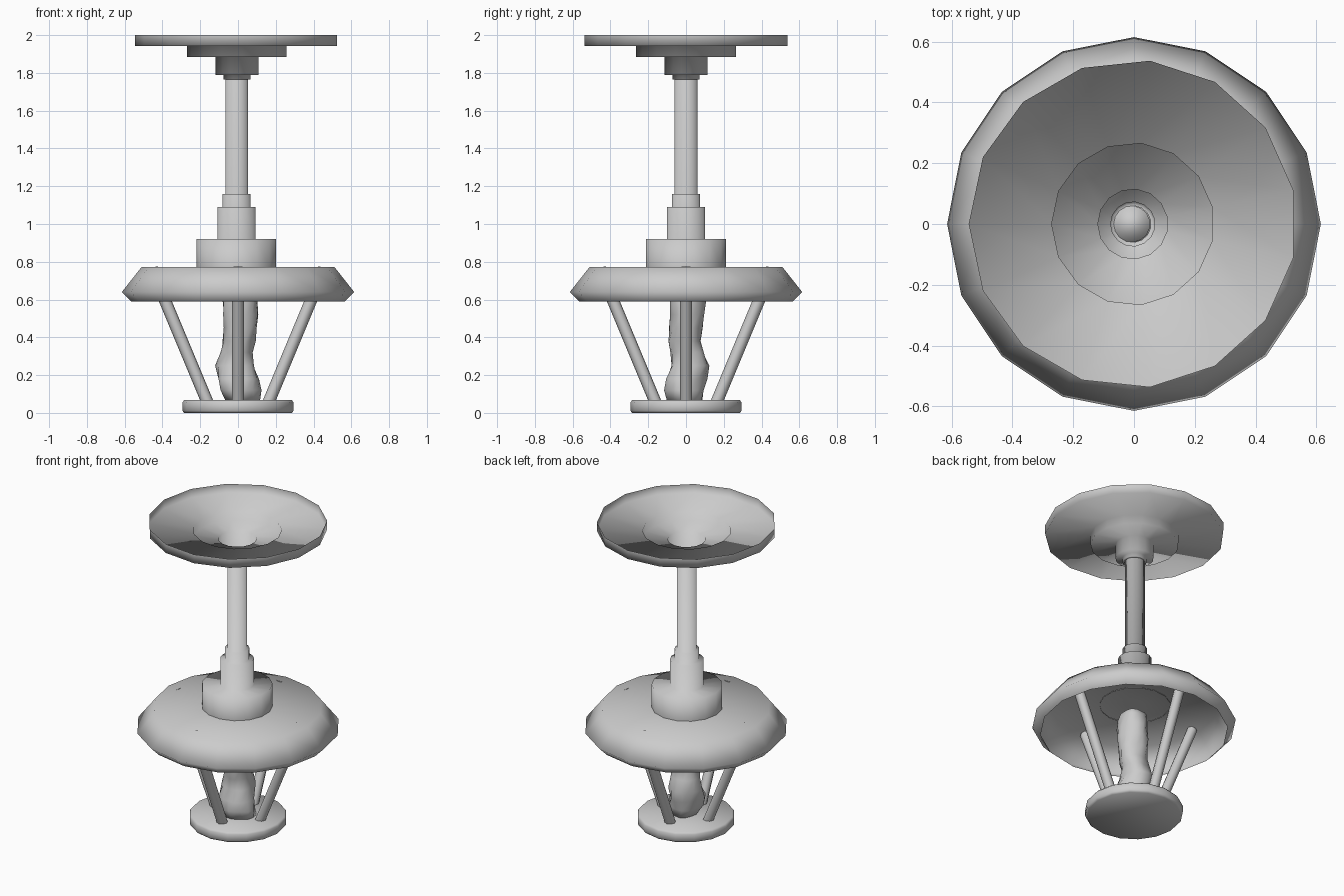
import bpy, bmesh, math
from mathutils import Vector

if "Cube" in bpy.data.objects:
    bpy.data.objects.remove(bpy.data.objects["Cube"])


def finish(name, bm):
    bmesh.ops.recalc_face_normals(bm, faces=bm.faces)
    for f in bm.faces:
        f.smooth = True
    me = bpy.data.meshes.new(name)
    bm.to_mesh(me)
    bm.free()
    ob = bpy.data.objects.new(name, me)
    bpy.context.collection.objects.link(ob)
    return ob


def bridge(bm, rings):
    n = len(rings[0])
    for a, b in zip(rings, rings[1:]):
        for i in range(n):
            j = (i + 1) % n
            bm.faces.new((a[i], a[j], b[j], b[i]))


def lathe(name, profile, sides, start=0.0, cx=0.0, cap_first=False, cap_last=False):
    bm = bmesh.new()
    rings = []
    for r, z in profile:
        rings.append([bm.verts.new((cx + r * math.cos(start + math.tau * i / sides),
                                    r * math.sin(start + math.tau * i / sides), z))
                      for i in range(sides)])
    bridge(bm, rings)
    if cap_first:
        bm.faces.new(rings[0])
    if cap_last:
        bm.faces.new(rings[-1])
    return finish(name, bm)


# open stepped ceiling dish
lathe("ceiling_dish", [(.54, 2.0), (.54, 1.942), (.267, 1.942), (.267, 1.885),
                       (.115, 1.885), (.115, 1.79), (.073, 1.79), (.073, 1.765), (.06, 1.765)],
      15, math.pi, -.004)

# hanging stem with stepped collars
lathe("stem", [(.06, 1.768), (.06, 1.16), (.074, 1.16), (.074, 1.09), (.102, 1.09),
               (.102, .92), (.214, .92), (.214, .77)], 15, math.pi, -.007, cap_first=True)

# hollow lamp shade with turned-in lip
lathe("shade", [(.05, .773), (.51, .773), (.615, .64), (.565, .59)], 16, cap_first=True)

# base plate
lathe("base_plate", [(.285, 0), (.295, .012), (.295, .055), (.285, .067)], 16,
      cap_first=True, cap_last=True)

# four leaning posts
for k in range(4):
    a = k * math.pi / 2
    d = Vector((math.cos(a), math.sin(a), 0))
    lo = d * .155 + Vector((0, 0, .04))
    hi = d * .457 + Vector((0, 0, .765))
    axis = hi - lo
    bm = bmesh.new()
    bmesh.ops.create_cone(bm, cap_ends=True, segments=8, radius1=.032, radius2=.032,
                          depth=axis.length)
    ob = finish("post_%d" % (k + 1), bm)
    ob.rotation_mode = 'QUATERNION'
    ob.rotation_quaternion = axis.to_track_quat('Z', 'Y')
    ob.location = (lo + hi) / 2
    bpy.context.view_layer.objects.active = ob
    ob.select_set(True)
    bpy.ops.object.shade_smooth_by_angle(angle=math.radians(50))
    ob.select_set(False)

# lumpy wick column: z, centre x, centre y, radius
column = [(.06, .025, -.005, .09), (.12, .01, -.01, .105), (.18, .0, -.005, .107),
          (.25, -.01, .02, .1), (.32, -.005, .01, .085), (.38, .005, -.005, .085),
          (.45, .01, .0, .087), (.52, .012, .005, .09), (.59, .012, .005, .092),
          (.66, .01, .005, .088), (.69, .01, .005, .08), (.705, .01, .005, .055)]
bm = bmesh.new()
rings = []
for z, x, y, r in column:
    ring = []
    for i in range(16):
        a = math.tau * i / 16
        rr = r * (1 + .07 * math.sin(3 * a + 17 * z) + .05 * math.sin(5 * a - 31 * z))
        ring.append(bm.verts.new((x + rr * math.cos(a), y + rr * math.sin(a), z)))
    rings.append(ring)
bridge(bm, rings)
bm.faces.new(rings[0])
bm.faces.new(rings[-1])
finish("wick_column", bm)
